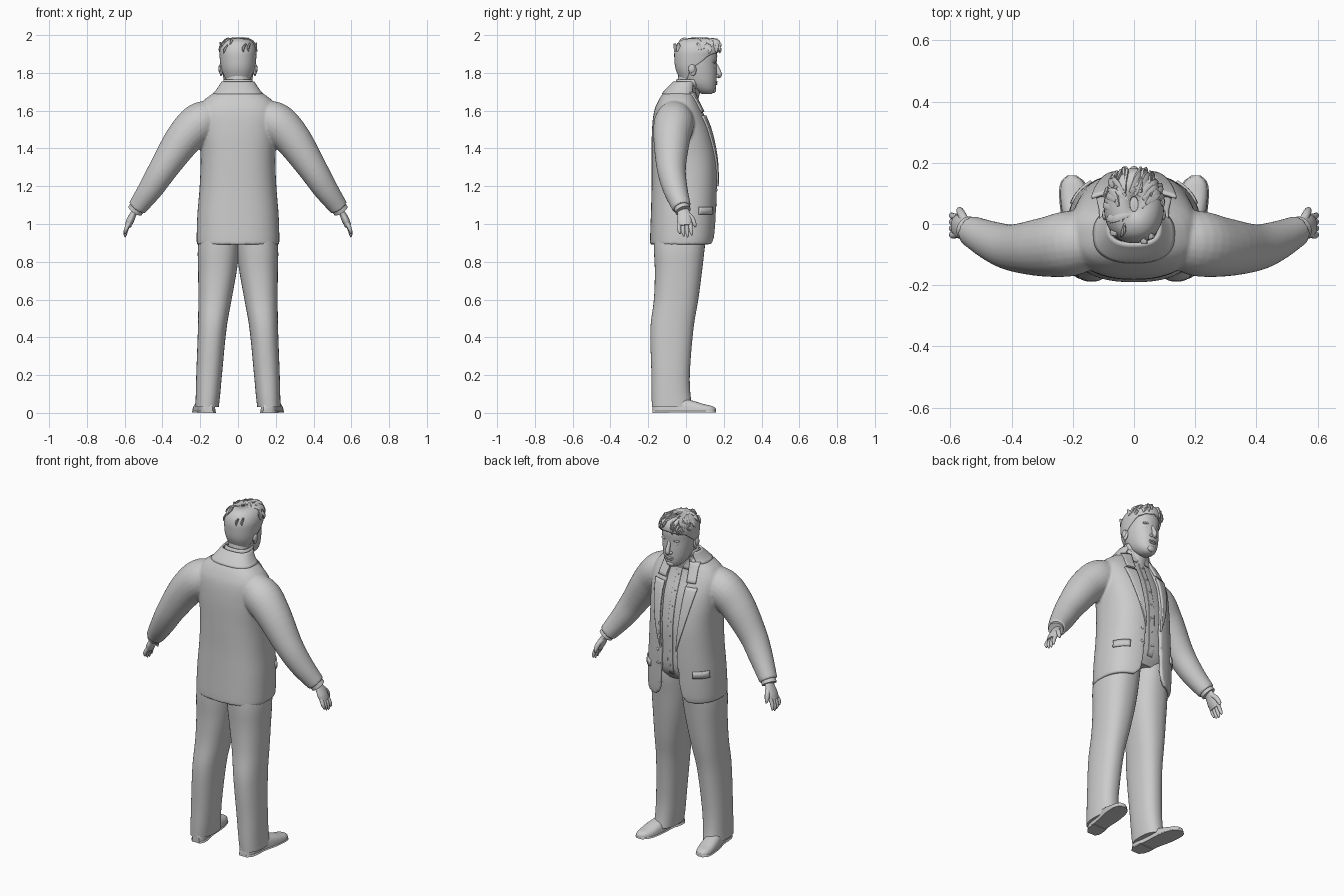
import bpy, bmesh, math, random
from mathutils import Vector

random.seed(4)
cube = bpy.data.objects.get("Cube")
if cube:
    bpy.data.objects.remove(cube)

grey = bpy.data.materials.new("plain grey")
grey.use_nodes = True
tone = (0.6, 0.6, 0.6, 1)
grey.diffuse_color = tone
grey.node_tree.nodes["Principled BSDF"].inputs["Base Color"].default_value = tone


def sample(rows, t):
    """Smooth interpolation of a table keyed by its first column."""
    t = min(max(t, rows[0][0]), rows[-1][0])
    i = max(k for k in range(len(rows) - 1) if rows[k][0] <= t)
    a, b = rows[i], rows[i + 1]
    before, after = rows[max(i - 1, 0)], rows[min(i + 2, len(rows) - 1)]
    h = b[0] - a[0]
    s = (t - a[0]) / h
    out = []
    for p, q, r, u in list(zip(before, a, b, after))[1:]:
        m = (r - p) / (b[0] - before[0]) * h
        n = (u - q) / (after[0] - a[0]) * h
        out.append(q + s * m + s * s * (3 * (r - q) - 2 * m - n)
                   + s ** 3 * (2 * (q - r) + m + n))
    return out


def power(v, e):
    return math.copysign(abs(v) ** e, v)


def surface(rows, z, phi, n=2.5, off=0.0):
    """Point on a body; rows hold z, middle x, half width, back y, front y."""
    cx, rx, back, front = sample(rows, z)[:4]
    ry = (front - back) / 2
    return Vector((cx + (rx + off) * power(math.sin(phi), 2 / n),
                   (back + front) / 2 + (ry + off) * power(math.cos(phi), 2 / n), z))


def angle_at(rows, z, x, n=2.5):
    return math.asin(min(1, max(0, x / sample(rows, z)[1])) ** (n / 2))


def span(a, b, count):
    return [a + (b - a) * i / (count - 1) for i in range(count)]


def loft(bm, rings, closed=True, caps=True):
    vs = [[bm.verts.new(p) for p in ring] for ring in rings]
    m = len(vs[0])
    for lo, hi in zip(vs, vs[1:]):
        for i in range(m if closed else m - 1):
            j = (i + 1) % m
            bm.faces.new((lo[i], lo[j], hi[j], hi[i]))
    if caps and closed:
        bm.faces.new(vs[0][::-1])
        bm.faces.new(vs[-1])


def body(bm, rows, n=2.5, steps=30, sides=40):
    turn = [math.tau * i / sides for i in range(sides)]
    loft(bm, [[surface(rows, z, a, n) for a in turn]
              for z in span(rows[0][0], rows[-1][0], steps)])


def tube(bm, path, sides=12, steps=14, flat=1.0, caps=True):
    """Round tube through (x, y, z, radius) points."""
    keyed = [(i, *p) for i, p in enumerate(path)]
    pts = [sample(keyed, t) for t in span(0, len(path) - 1, steps)]
    rings = []
    for i, p in enumerate(pts):
        d = Vector(pts[min(i + 1, steps - 1)][:3]) - Vector(pts[max(i - 1, 0)][:3])
        d.normalize()
        u = Vector((0, 1, 0)).cross(d).normalized()
        v = d.cross(u)
        rings.append([Vector(p[:3]) + p[3] * (u * math.cos(a) * flat + v * math.sin(a))
                      for a in (math.tau * k / sides for k in range(sides))])
    loft(bm, rings, caps=caps)


def ball(bm, centre, size):
    made = bmesh.ops.create_uvsphere(bm, u_segments=16, v_segments=10, radius=1)["verts"]
    bmesh.ops.scale(bm, vec=size, verts=made)
    bmesh.ops.translate(bm, vec=centre, verts=made)


def patch(bm, rows, zs, lo, hi, off, n=2.5, cols=8):
    """Sheet lying on a body between two angle limits."""
    loft(bm, [[surface(rows, z, a, n, off) for a in span(lo(z), hi(z), cols)]
              for z in zs], closed=False)


def finish(name, bm, mirror=False, thick=0, blend=False):
    bmesh.ops.recalc_face_normals(bm, faces=bm.faces)
    mesh = bpy.data.meshes.new(name)
    bm.to_mesh(mesh)
    bm.free()
    mesh.materials.append(grey)
    ob = bpy.data.objects.new(name, mesh)
    bpy.context.collection.objects.link(ob)
    bpy.ops.object.select_all(action="DESELECT")
    ob.select_set(True)
    bpy.context.view_layer.objects.active = ob
    bpy.ops.object.shade_smooth_by_angle(angle=math.radians(50))
    if mirror:
        ob.modifiers.new("mirror", "MIRROR")
    if thick:
        wall = ob.modifiers.new("wall", "SOLIDIFY")
        wall.thickness, wall.offset = thick, -1
    if blend:
        mesh_blend = ob.modifiers.new("blend", "REMESH")
        mesh_blend.mode, mesh_blend.voxel_size = "VOXEL", 0.007
        mesh_blend.use_smooth_shade = True
        soft = ob.modifiers.new("soften", "SMOOTH")
        soft.iterations, soft.factor = 6, 0.5
    return ob


# Jacket: open shell and sleeves blended together (last column: half opening)
jacket = [(.89, 0, .218, -.19, .148, .11), (.93, 0, .219, -.19, .155, .075),
          (1.05, 0, .215, -.186, .162, .06), (1.2, 0, .203, -.182, .167, .05),
          (1.35, 0, .198, -.182, .163, .06), (1.5, 0, .208, -.18, .132, .068),
          (1.6, 0, .21, -.168, .09, .068), (1.66, 0, .175, -.143, .06, .06),
          (1.7, 0, .12, -.115, .045, .055), (1.73, 0, .088, -.085, .04, .05)]


def edge(z):
    return angle_at(jacket, z, sample(jacket, z)[4])


bm = bmesh.new()
patch(bm, jacket, span(.89, 1.73, 50), edge, lambda z: math.pi, 0, cols=40)
tube(bm, [(.08, -.06, 1.6, .06), (.19, -.062, 1.545, .105), (.285, -.075, 1.455, .098),
          (.39, -.078, 1.3, .078), (.46, -.058, 1.19, .066), (.535, -.022, 1.085, .05)],
     sides=24, steps=24, caps=False)
finish("jacket", bm, mirror=True, thick=.022, blend=True)

# Lapels, tapering down to the top button
bm = bmesh.new()
patch(bm, jacket, span(1.2, 1.575, 20), edge,
      lambda z: angle_at(jacket, z, sample(jacket, z)[4] + .065 * ((z - 1.2) / .375) ** .8), .009)
finish("lapels", bm, mirror=True, thick=.012)

# Folded collar around the neck
collar = [(1.59, 0, .2, -.17, .1), (1.66, 0, .16, -.138, .07),
          (1.7, 0, .118, -.115, .05), (1.755, 0, .08, -.062, .05)]
bm = bmesh.new()
patch(bm, collar, span(1.69, 1.755, 8), lambda z: .75, lambda z: math.pi, .006, cols=24)
patch(bm, jacket, span(1.595, 1.7, 8), edge,
      lambda z: angle_at(jacket, z, sample(jacket, z)[4] + .05), .009)
finish("jacket_collar", bm, mirror=True, thick=.012)

# Pocket flaps and jacket buttons
bm = bmesh.new()
patch(bm, jacket, span(1.05, 1.09, 3), lambda z: .62, lambda z: 1.2, .007)
finish("pocket_flaps", bm, mirror=True, thick=.01)
bm = bmesh.new()
for z in (1.1, 1.18):
    ball(bm, surface(jacket, z, angle_at(jacket, z, .075)), (.008, .006, .008))
finish("jacket_buttons", bm)

# Shirt with rounded belly, placket, buttons and collar points
shirt = [(1.0, 0, .15, -.14, .1), (1.06, 0, .175, -.155, .138), (1.2, 0, .175, -.155, .148),
         (1.35, 0, .17, -.155, .145), (1.5, 0, .175, -.15, .115), (1.6, 0, .165, -.13, .075),
         (1.66, 0, .12, -.1, .055), (1.7, 0, .08, -.07, .055), (1.75, 0, .07, -.045, .07)]
bm = bmesh.new()
body(bm, shirt)
finish("shirt", bm)
bm = bmesh.new()
patch(bm, shirt, span(1.04, 1.68, 24), lambda z: 0, lambda z: angle_at(shirt, z, .016), .004)
finish("shirt_placket", bm, mirror=True, thick=.006)
bm = bmesh.new()
for z in span(1.1, 1.62, 7):
    ball(bm, surface(shirt, z, 0, off=.005), (.005, .003, .005))
finish("shirt_buttons", bm)
bm = bmesh.new()
patch(bm, shirt, span(1.655, 1.765, 8), lambda z: angle_at(shirt, z, .006 + .2 * (1.75 - min(z, 1.75))),
      lambda z: math.pi if z > 1.72 else angle_at(shirt, z, .055), .008, cols=20)
finish("shirt_collar", bm, mirror=True, thick=.008)

# Trousers
leg = [(.03, .164, .062, -.18, .035), (.08, .16, .064, -.182, .025),
       (.2, .153, .068, -.183, .02), (.45, .136, .076, -.188, .04),
       (.6, .122, .088, -.17, .065), (.75, .109, .102, -.165, .085),
       (.88, .102, .11, -.17, .1), (1.0, .092, .1, -.165, .115), (1.1, .085, .09, -.15, .11)]
bm = bmesh.new()
body(bm, leg, n=2.3)
finish("trousers", bm, mirror=True)

# Shoes: arched sections along the foot, turned outward, over flat soles
foot = [(-.178, .022, .045), (-.15, .04, .07), (-.05, .042, .08), (.03, .049, .066),
        (.1, .046, .045), (.14, .034, .036), (.158, .012, .024)]


def foot_ring(y, low, high, grow=0):
    w, h = sample(foot, y)
    x = .16 + .14 * (y + .15)
    base = [Vector((x + (w + grow) * s, y, low)) for s in (-1, 1)]
    top = h if high is None else high
    arch = [Vector((x + (w + grow) * power(math.cos(a), .75), y,
                    low + (top - low) * power(math.sin(a), .75)))
            for a in span(0, math.pi, 13)]
    return base[:1] + base[1:] + arch[1:-1]


bm = bmesh.new()
loft(bm, [foot_ring(y, .01, None) for y in span(-.178, .158, 24)])
finish("shoes", bm, mirror=True)
bm = bmesh.new()
loft(bm, [foot_ring(y, 0, .016, .004) for y in span(-.178, -.09, 8)])
loft(bm, [foot_ring(y, .003, .016, .004) for y in span(-.09, .158, 16)])
finish("shoe_soles", bm, mirror=True)

# Hands with shirt cuffs
bm = bmesh.new()
tube(bm, [(.515, -.033, 1.115, .04), (.545, -.015, 1.07, .042)], steps=4, sides=20)
finish("shirt_cuffs", bm, mirror=True)
bm = bmesh.new()
tube(bm, [(.53, -.022, 1.09, .028), (.553, -.012, 1.055, .034), (.57, -.008, 1.02, .04),
          (.583, -.005, .99, .034)], sides=16, flat=.5)
for k, reach in enumerate((.045, .058, .062, .052)):
    y = -.034 + .019 * k
    tube(bm, [(.577, y, 1.005, .011), (.592, y * 1.1, .995 - reach * .45, .0105),
              (.597, y * 1.1 + .004, .995 - reach * .85, .008),
              (.596, y * 1.1 + .005, .992 - reach, .003)], sides=10)
tube(bm, [(.55, .005, 1.055, .014), (.563, .03, 1.03, .014), (.57, .045, 1.0, .011),
          (.57, .05, .983, .004)], sides=10)
finish("hands", bm, mirror=True)

# Head and neck
head = [(1.688, 0, .022, .085, .135), (1.705, 0, .046, .05, .152), (1.74, 0, .068, .0, .16),
        (1.79, 0, .081, -.035, .163), (1.85, 0, .088, -.05, .162), (1.9, 0, .088, -.052, .165),
        (1.94, 0, .08, -.04, .15), (1.97, 0, .05, -.005, .11), (1.98, 0, .015, .03, .07)]
bm = bmesh.new()
body(bm, head, n=2.2)
finish("head", bm)
bm = bmesh.new()
tube(bm, [(0, -.01, 1.66, .072), (0, .015, 1.73, .066), (0, .03, 1.81, .066)], sides=24)
finish("neck", bm)

# Face: nose, lips, eyes, brows and ears
bm = bmesh.new()
tube(bm, [(0, .155, 1.85, .008), (0, .168, 1.82, .011), (0, .176, 1.79, .014),
          (0, .166, 1.776, .008)])
for side in (-1, 1):
    ball(bm, (side * .013, .164, 1.784), (.01, .012, .008))
finish("nose", bm)
bm = bmesh.new()
ball(bm, (0, .158, 1.752), (.026, .01, .006))
ball(bm, (0, .157, 1.742), (.023, .01, .006))
ball(bm, (0, .146, 1.712), (.026, .014, .018))
finish("lips_and_chin", bm)
bm = bmesh.new()
ball(bm, (.034, .146, 1.833), (.014, .009, .008))
finish("eyes", bm, mirror=True)
bm = bmesh.new()
ball(bm, (.036, .148, 1.857), (.024, .012, .007))
finish("brows", bm, mirror=True)
bm = bmesh.new()
ball(bm, (.09, .035, 1.815), (.009, .02, .032))
ball(bm, (.096, .03, 1.822), (.008, .018, .022))
finish("ears", bm, mirror=True)

# Hair: cap with a raised fringe, plus loose overlapping locks
hair = [(1.76, 0, .074, -.03, .15), (1.82, 0, .09, -.055, .16), (1.88, 0, .097, -.062, .172),
        (1.92, 0, .097, -.06, .182), (1.955, 0, .084, -.045, .175), (1.978, 0, .058, -.015, .15),
        (1.988, 0, .015, .04, .09)]
hairline = [(1.76, 2.2), (1.82, 1.75), (1.87, 1.25), (1.9, .85), (1.915, 0), (1.988, 0)]
bm = bmesh.new()
patch(bm, hair, span(1.76, 1.988, 26), lambda z: max(0, sample(hairline, z)[0]),
      lambda z: math.pi, 0, n=2.2, cols=24)
finish("hair", bm, mirror=True, thick=.015)
bm = bmesh.new()
for k in range(44):
    z = random.uniform(1.92, 1.975)
    phi = random.uniform(-1.5, 1.5) if k % 3 else random.uniform(0, math.tau)
    p = surface(hair, z, phi, 2.2)
    sweep = Vector((random.uniform(-.02, .02), random.uniform(.005, .025), 0))
    root = surface(hair, min(z + .025, 1.984), phi, 2.2) - sweep
    tip = surface(hair, z - .02, phi, 2.2, .004)
    tube(bm, [(*root, .006), (*p, .013), (*tip, .002)], sides=6, steps=7, flat=.6)
finish("hair_locks", bm)
